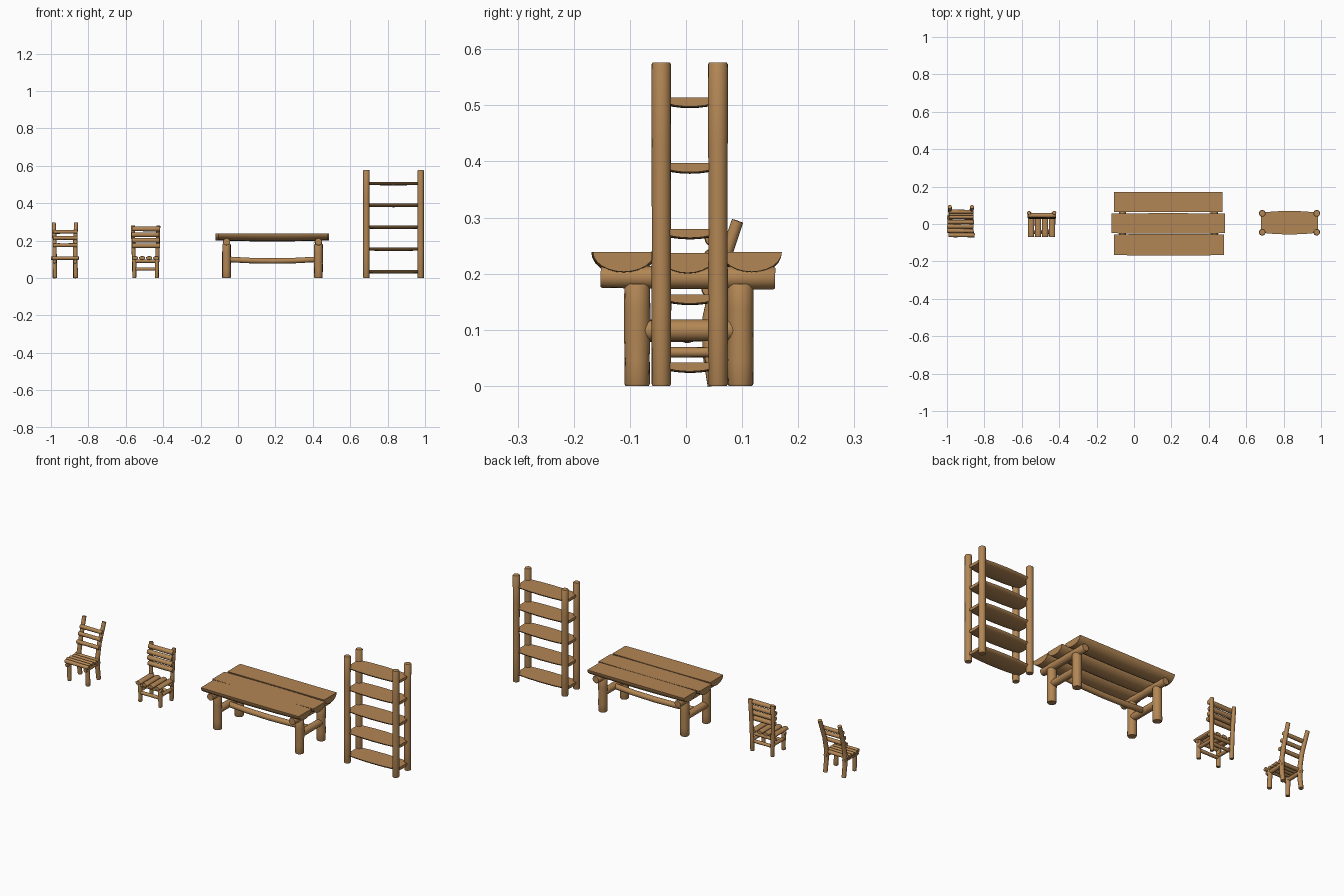
import bpy, bmesh, math, random
from mathutils import Vector

if "Cube" in bpy.data.objects:
    bpy.data.objects.remove(bpy.data.objects["Cube"])

random.seed(4)
wood = bpy.data.materials.new("wood")
wood.diffuse_color = (0.45, 0.24, 0.09, 1)
wood.use_nodes = True
wood.node_tree.nodes["Principled BSDF"].inputs["Base Color"].default_value = wood.diffuse_color


def sweep(name, pts, profile, scales, up=(0, 0, 1)):
    """Loft a closed 2D profile (side, up) along a path, with capped ends."""
    pts = [Vector(p) for p in pts]
    bm = bmesh.new()
    rings = []
    for i, p in enumerate(pts):
        t = (pts[min(i + 1, len(pts) - 1)] - pts[max(i - 1, 0)]).normalized()
        side = t.cross(Vector(up)).normalized()
        v = side.cross(t)
        sx, sy = scales[i]
        rings.append([bm.verts.new(p + side * a * sx + v * b * sy) for a, b in profile])
    n = len(profile)
    for r, s in zip(rings, rings[1:]):
        for k in range(n):
            bm.faces.new((r[k], r[(k + 1) % n], s[(k + 1) % n], s[k]))
    bm.faces.new(rings[0][::-1])
    bm.faces.new(rings[-1])
    bmesh.ops.recalc_face_normals(bm, faces=bm.faces)
    me = bpy.data.meshes.new(name)
    bm.to_mesh(me)
    bm.free()
    me.materials.append(wood)
    ob = bpy.data.objects.new(name, me)
    bpy.context.collection.objects.link(ob)
    bpy.context.view_layer.objects.active = ob
    ob.select_set(True)
    bpy.ops.object.shade_smooth_by_angle(angle=math.radians(40))
    ob.select_set(False)
    return ob


ROUND = [(math.cos(a * math.pi / 8), math.sin(a * math.pi / 8)) for a in range(16)]
HALF = [(math.cos(a * math.pi / 12), -math.sin(a * math.pi / 12)) for a in range(13)]


def log(name, a, b, r, bend=(0, 0, 0), flat=1.0):
    """Slightly uneven round log with small worn ends; bend offsets its middle."""
    a, b, bend = Vector(a), Vector(b), Vector(bend)
    up = (0, 1, 0) if abs((b - a).normalized().z) > 0.7 else (0, 0, 1)
    e = 0.12 * r / (b - a).length
    pts, sc = [], []
    for t in (0, e * 1.5, 0.25, 0.5, 0.75, 1 - e * 1.5, 1):
        pts.append(a.lerp(b, t) + bend * 4 * t * (1 - t))
        s = r * (0.9 if t in (0, 1) else random.uniform(0.95, 1.03))
        sc.append((s, s * flat))
    return sweep(name, pts, ROUND, sc, up)


def half_log(name, x0, x1, y, z, w, d, bulge=0.0):
    """Split log along x: flat on top, round below."""
    ts = (0, 0.25, 0.5, 0.75, 1)
    pts = [(x0 + (x1 - x0) * t, y, z) for t in ts]
    sc = [(w + bulge * 4 * t * (1 - t), d * (0.85 + 0.6 * t * (1 - t))) for t in ts]
    return sweep(name, pts, HALF, sc)


# Table: three split-log planks
half_log("table_plank_back", -0.107, 0.472, 0.117, 0.239, 0.054, 0.042)
half_log("table_plank_middle", -0.12, 0.486, 0.003, 0.237, 0.052, 0.042, 0.003)
half_log("table_plank_front", -0.107, 0.48, -0.111, 0.239, 0.055, 0.042, 0.003)
# Table: end frames and long stretcher
for x in (-0.061, 0.43):
    log("table_cross_log", (x, -0.152, 0.194), (x, 0.159, 0.192), 0.02)
    log("table_end_stretcher", (x, -0.088, 0.099), (x, 0.098, 0.099), 0.019)
    for y in (-0.087, 0.097):
        log("table_leg", (x, y, 0), (x, y, 0.182), 0.023)
log("table_long_stretcher", (-0.061, 0.002, 0.1), (0.43, 0.002, 0.1), 0.015, (0, 0, -0.009))

# Bookshelf: four posts and five split-log shelves
for x in (0.686, 0.977):
    for y in (-0.044, 0.057):
        log("shelf_post", (x, y, 0), (x, y, 0.576), 0.0175)
for z in (0.042, 0.163, 0.28, 0.397, 0.514):
    half_log("shelf_board", 0.68, 0.983, 0.007, z, 0.054, 0.019, 0.009)

# Left chair: legs, back posts leaning back
for x in (-0.981, -0.87):
    log("left_chair_front_leg", (x + 0.003, -0.045, 0), (x, -0.045, 0.1), 0.0115)
    sweep("left_chair_back_post",
          [(x, 0.05, 0), (x, 0.041, 0.06), (x, 0.041, 0.12), (x, 0.056, 0.19), (x - 0.004 if x < -0.9 else x + 0.004, 0.092, 0.294)],
          ROUND, [(r, r) for r in (0.0115, 0.012, 0.012, 0.0115, 0.0105)], (0, 1, 0))
    log("left_chair_side_rail", (x, -0.066, 0.088), (x, 0.052, 0.09), 0.0105)
# Left chair: seat slats across, back rails
for i in range(5):
    j = random.uniform(-0.004, 0.004)
    log("left_chair_seat_slat", (-0.996 + j, -0.059 + i * 0.0235, 0.106), (-0.855 + j, -0.06 + i * 0.0235, 0.106), 0.0115, flat=0.85)
for y, z in ((0.038, 0.175), (0.052, 0.214), (0.066, 0.247)):
    log("left_chair_back_rail", (-0.99, y, z), (-0.858, y, z), 0.0105)

# Right chair: legs, back posts
for x in (-0.554, -0.434):
    log("right_chair_front_leg", (x, -0.045, 0), (x, -0.045, 0.098), 0.0105)
    log("right_chair_back_post", (x, 0.052, 0), (x - 0.008 if x < -0.5 else x + 0.008, 0.06, 0.28), 0.0105, (0, -0.003, 0))
    log("right_chair_side_stretcher", (x, -0.045, 0.06), (x, 0.052, 0.06), 0.009)
# Right chair: cross rails and seat slats running front to back
for y in (-0.045, 0.042):
    log("right_chair_seat_rail", (-0.566, y, 0.09), (-0.422, y, 0.09), 0.0095)
    log("right_chair_stretcher", (-0.554, y, 0.048), (-0.434, y, 0.048), 0.009)
for i in range(4):
    x = -0.55 + i * 0.0375
    log("right_chair_seat_slat", (x, -0.07, 0.107), (x, 0.05, 0.107), 0.0165, flat=0.6)
# Right chair: back rails
for i, z in enumerate((0.172, 0.201, 0.231, 0.262)):
    j = (0.004, 0, -0.003, 0.002)[i]
    log("right_chair_back_rail", (-0.567 + j, 0.04 + i * 0.002, z), (-0.42 + j, 0.04 + i * 0.002, z), 0.0125)
